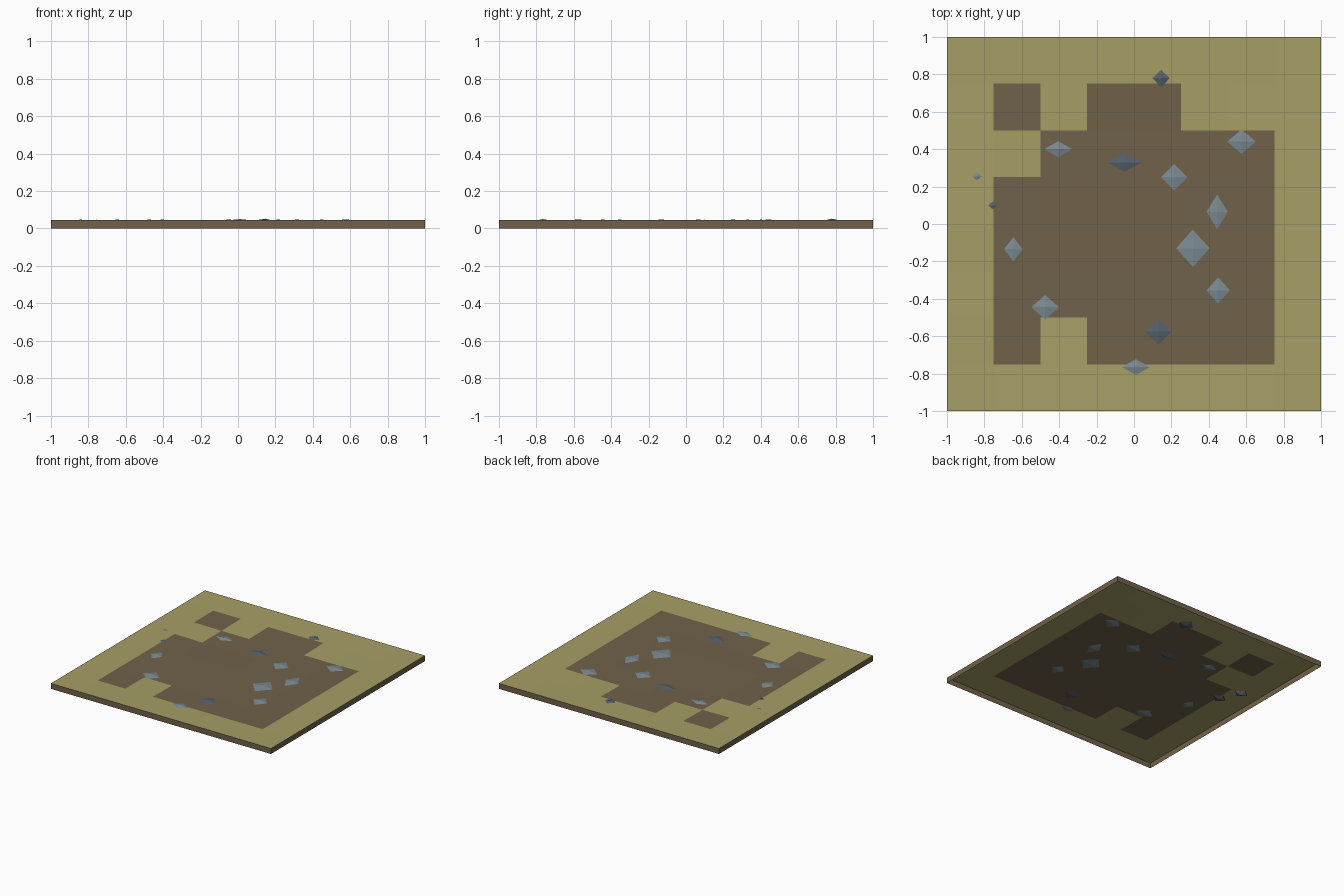
import bpy
import bmesh
import random
from mathutils import Matrix, Vector

random.seed(4)
cube = bpy.data.objects.get("Cube")
if cube:
    bpy.data.objects.remove(cube, do_unlink=True)


def material(name, srgb):
    linear = [(c / 255) ** 2.2 for c in srgb] + [1]
    mat = bpy.data.materials.new(name)
    mat.use_nodes = True
    mat.diffuse_color = linear
    mat.node_tree.nodes["Principled BSDF"].inputs["Base Color"].default_value = linear
    return mat


GRASS = material("dry_grass", (165, 157, 102))
DIRT = material("brown_dirt", (112, 98, 76))
LIGHT = material("light_stone", (122, 138, 145))
DARK = material("dark_stone", (86, 97, 107))


def finish(bm, name, mats):
    mesh = bpy.data.meshes.new(name)
    bm.to_mesh(mesh)
    bm.free()
    for mat in mats:
        mesh.materials.append(mat)
    obj = bpy.data.objects.new(name, mesh)
    bpy.context.collection.objects.link(obj)


def ground_height(x, y):
    inset = 1 - max(abs(x), abs(y))
    return 0.045 - 0.008 * min(1, inset / 0.5)


# Ground tiles: "#" is dirt, "." is grass, back row first
TILES = ["........",
         ".#.##...",
         "..#####.",
         ".######.",
         ".######.",
         ".######.",
         ".#.####.",
         "........"]
bm = bmesh.new()
bmesh.ops.create_grid(bm, x_segments=8, y_segments=8, size=1)
for face in bm.faces:
    c = face.calc_center_median()
    face.material_index = int(TILES[int((1 - c.y) * 4)][int((c.x + 1) * 4)] == "#")
for v in bm.verts:
    v.co.z = ground_height(v.co.x, v.co.y)
    if not v.is_boundary:
        v.co.z += random.uniform(-0.0006, 0.0006)

# Thin skirt around the open underside
rim = [e for e in bm.edges if e.is_boundary]
skirt = bmesh.ops.extrude_edge_only(bm, edges=rim)["geom"]
for item in skirt:
    if isinstance(item, bmesh.types.BMVert):
        item.co.z = 0
    elif isinstance(item, bmesh.types.BMFace):
        item.material_index = 1
bmesh.ops.recalc_face_normals(bm, faces=bm.faces[:])
if max(bm.faces, key=lambda f: f.calc_center_median().z).normal.z < 0:
    bmesh.ops.reverse_faces(bm, faces=bm.faces[:])
finish(bm, "ground", [GRASS, DIRT])


# Stones: flattened eight-sided crystals set into the ground
def stone(name, mat, x, y, rx, ry, rz=0.010, lift=0.001):
    bm = bmesh.new()
    bmesh.ops.create_cone(bm, segments=4, radius1=1, radius2=0, depth=1, cap_ends=False,
                          matrix=Matrix.Translation((0, 0, 0.5)))
    mirrored = bmesh.ops.duplicate(bm, geom=bm.verts[:] + bm.edges[:] + bm.faces[:])["geom"]
    for item in mirrored:
        if isinstance(item, bmesh.types.BMVert):
            item.co.z *= -1
    bmesh.ops.remove_doubles(bm, verts=bm.verts[:], dist=0.001)
    bmesh.ops.recalc_face_normals(bm, faces=bm.faces[:])
    # Point the corners along x and y
    tip = max(bm.verts, key=lambda v: v.co.xy.length).co
    if abs(tip.x * tip.y) > 0.1:
        bmesh.ops.rotate(bm, verts=bm.verts[:], cent=Vector(),
                         matrix=Matrix.Rotation(0.785398, 3, "Z"))
    z = ground_height(x, y) + lift
    for v in bm.verts:
        v.co = (x + v.co.x * rx, y + v.co.y * ry, z + v.co.z * rz)
    finish(bm, name, [mat])


LIGHT_STONES = [(-.405, .40, .075, .043), (.215, .25, .07, .072),
                (.575, .44, .077, .065), (.445, .065, .057, .093),
                (.315, -.13, .09, .10), (.45, -.355, .063, .07),
                (.01, -.765, .075, .042, .008), (-.475, -.445, .075, .065),
                (-.645, -.135, .05, .065, .008),
                (-.84, .255, .058, .05, .014, -.008)]
DARK_STONES = [(.145, .78, .068, .068, .016, -.005), (-.05, .33, .095, .05),
               (.13, -.575, .073, .07), (-.755, .10, .058, .05, .014, -.008)]
for label, mat, stones in (("light", LIGHT, LIGHT_STONES), ("dark", DARK, DARK_STONES)):
    for i, spec in enumerate(stones, 1):
        stone(f"{label}_stone_{i}", mat, *spec)
